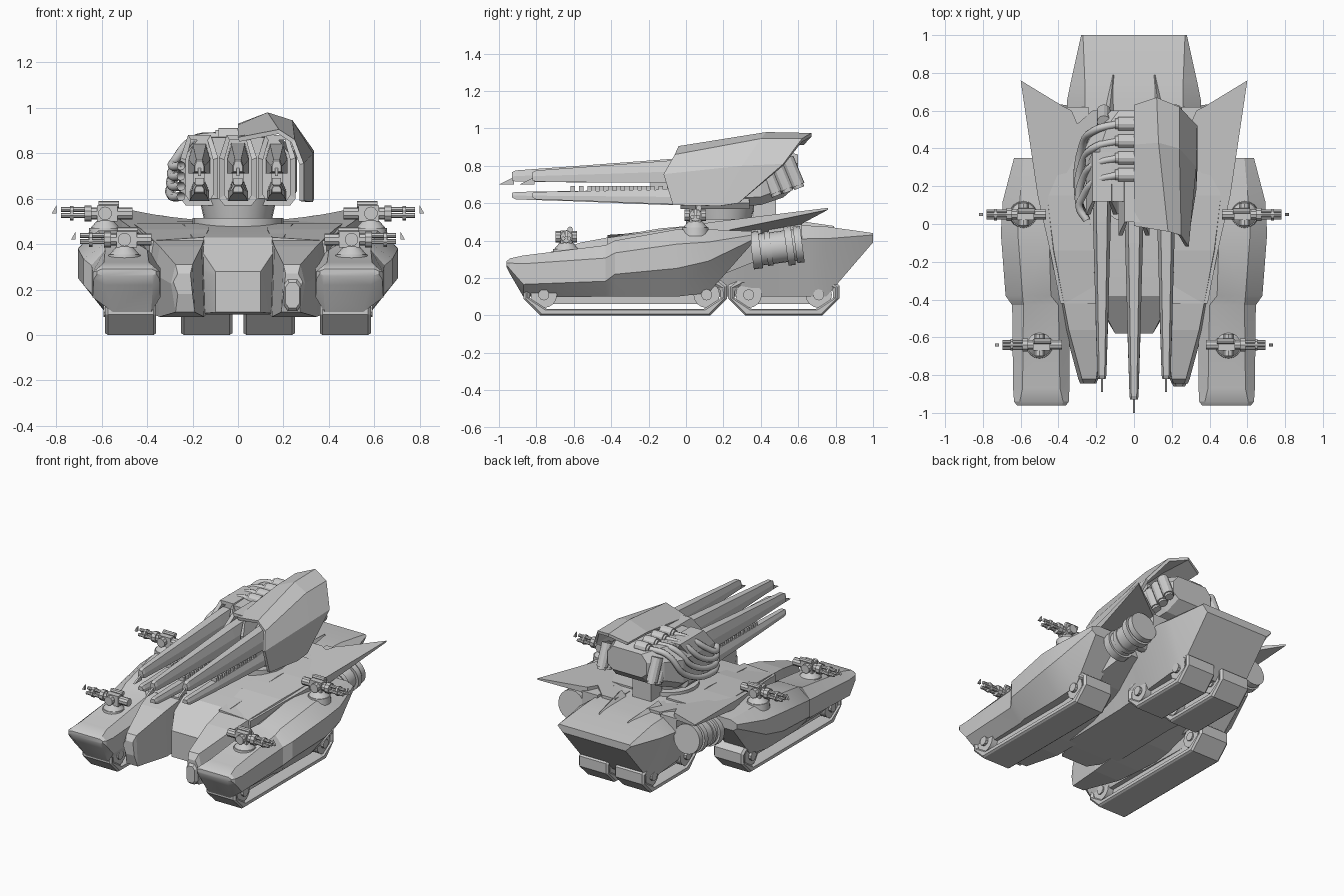
import bpy, bmesh, math
from mathutils import Vector, Matrix

if "Cube" in bpy.data.objects:
    bpy.data.objects.remove(bpy.data.objects["Cube"])

def finish(name, bm, smooth=False):
    bmesh.ops.recalc_face_normals(bm, faces=bm.faces)
    me = bpy.data.meshes.new(name)
    bm.to_mesh(me)
    bm.free()
    ob = bpy.data.objects.new(name, me)
    bpy.context.collection.objects.link(ob)
    if smooth:
        bpy.ops.object.select_all(action='DESELECT')
        ob.select_set(True)
        bpy.context.view_layer.objects.active = ob
        bpy.ops.object.shade_smooth_by_angle(angle=math.radians(28))
    return ob

def loft(name, secs, smooth=False, s=1):
    """Skin between sections (lists of 3D points of equal count), capped."""
    bm = bmesh.new()
    rows = [[bm.verts.new((x * s, y, z)) for x, y, z in sec] for sec in secs]
    n = len(rows[0])
    for a, b in zip(rows, rows[1:]):
        for i in range(n):
            j = (i + 1) % n
            bm.faces.new((a[i], a[j], b[j], b[i]))
    bm.faces.new(rows[0])
    bm.faces.new(rows[-1])
    return finish(name, bm, smooth)

def ring(name, outer, inner, put, a, b):
    """Hollow prism between two 2D loops; put(u, v, w) places a point."""
    bm = bmesh.new()
    loops = [[bm.verts.new(put(u, v, w)) for u, v in lp]
             for lp, w in ((outer, a), (outer, b), (inner, b), (inner, a))]
    n = len(outer)
    for k in range(4):
        p, q = loops[k], loops[(k + 1) % 4]
        for i in range(n):
            j = (i + 1) % n
            bm.faces.new((p[i], p[j], q[j], q[i]))
    return finish(name, bm)

def cyl(name, p0, p1, r0, r1=None, n=12):
    p0, p1 = Vector(p0), Vector(p1)
    d = p1 - p0
    m = Matrix.Translation((p0 + p1) / 2) @ d.to_track_quat('Z', 'Y').to_matrix().to_4x4()
    bm = bmesh.new()
    bmesh.ops.create_cone(bm, cap_ends=True, segments=n, radius1=r0,
                          radius2=r0 if r1 is None else r1, depth=d.length, matrix=m)
    return finish(name, bm, n > 10)

def box(name, c, size):
    bm = bmesh.new()
    bmesh.ops.create_cube(bm, size=1, matrix=Matrix.Translation(c) @ Matrix.Diagonal((*size, 1)))
    return finish(name, bm)

def octo(y, xi, xo, zb, zt, ii, io, it, lo, hi):
    zl, zh = zb + (zt - zb) * lo, zb + (zt - zb) * hi
    return [(x, y, z) for x, z in ((xi + ii, zb), (xo - io, zb), (xo, zl), (xo, zh),
            (xo - it, zt), (xi + it, zt), (xi, zh), (xi, zl))]

# central hull: y, bottom half width, zb, widest half width, zm, top half width, zt
hull = [(-.58, .1, .10, .1, .26, .1, .28), (-.38, .2, .09, .22, .3, .2, .43),
        (.1, .2, .1, .3, .35, .24, .49), (.35, .22, .1, .34, .38, .26, .49),
        (.65, .25, .1, .355, .41, .26, .48), (.75, .24, .1, .335, .41, .26, .475),
        (1.0, .24, .39, .28, .43, .27, .44)]
loft("hull", [[(-a, y, zb), (a, y, zb), (b, y, zm), (c, y, zt), (-c, y, zt), (-b, y, zm)]
              for y, a, zb, b, zm, c, zt in hull], True)

def track(name, s, x0, x1, y0, y1):
    outer = [(y0 + .09, 0), (y1 - .09, 0), (y1, .09), (y1, .16), (y1 - .05, .2),
             (y0 + .05, .2), (y0, .16), (y0, .09)]
    m = (y0 + y1) / 2
    inner = [(y + (.035 if y < m else -.035), .1 + (z - .1) * .65) for y, z in outer]
    ob = ring(name + "_belt", outer, inner, lambda u, v, w: (w * s, u, v), x0, x1)
    bv = ob.modifiers.new("bevel", 'BEVEL')
    bv.width, bv.segments, bv.limit_method, bv.angle_limit = .022, 1, 'ANGLE', math.radians(60)
    for y in (y0 + .11, y1 - .11):
        cyl(name + "_wheel", (s * (x0 + .01), y, .11), (s * (x1 - .01), y, .11), .07, n=16)
        cyl(name + "_hub", (s * x0, y, .11), (s * (x1 + .008), y, .11), .03, n=10)
    box(name + "_beam", (s * (x0 + x1) / 2, m, .11), (.12, y1 - y0 - .2, .1))

pod = [(-.96, .36, .62, .26, .29, .02, .03, .02, .3, .7), (-.94, .345, .635, .22, .305, .03, .05, .03, .3, .7),
       (-.87, .342, .64, .1, .32, .04, .09, .05, .3, .8), (-.43, .34, .645, .1, .375, .04, .08, .06, .3, .75),
       (-.38, .35, .68, .1, .40, .05, .1, .09, .4, .78), (-.05, .36, .705, .1, .46, .05, .12, .09, .42, .78),
       (.12, .36, .695, .12, .46, .06, .12, .09, .5, .8), (.35, .40, .635, .38, .45, .03, .03, .05, .3, .7)]
prong = [(-.845, .2, .285, .18, .27), (-.82, .19, .295, .10, .31), (-.56, .15, .365, .08, .39),
         (-.4, .14, .395, .09, .42), (-.14, .12, .445, .12, .465), (.15, .12, .48, .2, .49),
         (.4, .12, .42, .3, .5)]
# wing outline: x, y, top height, thickness
wing = [(.15, -.42, .43, .08), (.39, -.42, .415, .08), (.445, -.14, .455, .08), (.51, .15, .50, .06),
        (.6, .76, .575, .01), (.37, .62, .53, .04), (.33, .6, .525, .05), (.3, .53, .52, .06),
        (.22, .6, .50, .06), (.12, .6, .5, .06)]

for s, side in ((1, "right"), (-1, "left")):
    loft(side + "_pod", [octo(*p) for p in pod], True, s)
    loft(side + "_prong", [[(a, y, zb), (b - .02, y, zb), (b, y, zb + (zt - zb) * .6),
                            (b - .02, y, zt), (a + .01, y, zt)] for y, a, b, zb, zt in prong], False, s)
    loft(side + "_wing", [[(x, y, z - t) for x, y, z, t in wing], [(x, y, z) for x, y, z, t in wing]], False, s)
    # small rear deck fin and shoulder block
    loft(side + "_deck_fin", [[(.10, .5, .48), (.18, .5, .48), (.14, .5, .52)],
                              [(.10, .79, .46), (.115, .79, .46), (.11, .79, .478)]], False, s)
    box(side + "_shoulder_block", (s * .3, .53, .44), (.12, .18, .12))
    track(side + "_pod_track", s, .36, .585, -.87, .22)
    track(side + "_rear_track", s, .025, .25, .225, .82)
    # ringed thruster beside the rear hull
    a, d = Vector((s * .44, .35, .345)), Vector((0, .97, .13))
    for t0, t1, r in ((0, .27, .085), (.0, .05, .1), (.08, .11, .092), (.19, .23, .105), (.24, .28, .098)):
        cyl(side + "_thruster", a + d * t0, a + d * t1, r, n=20)
    cyl(side + "_thruster_mount", (s * .25, .47, .36), (s * .42, .47, .36), .05)

    # sponson guns firing outward
    for pos, gx, gy, gz in (("front", .5, -.64, .42), ("rear", .585, .05, .535)):
        g = side + "_" + pos + "_gun_"
        P = lambda x, y, z: (s * (gx + x), gy + y, gz + z)
        cyl(g + "base", P(0, 0, -.11), P(0, 0, -.065), .075, .07, 16)
        cyl(g + "dome", P(0, 0, -.065), P(0, 0, -.03), .065, .035, 16)
        box(g + "housing", P(-.01, 0, .0), (.09, .06, .07))
        cyl(g + "trunnion", P(0, -.058, 0), P(0, .058, 0), .03, n=10)
        cyl(g + "breech", P(-.12, 0, 0), P(.09, 0, 0), .027, n=10)
        cyl(g + "collar", P(.06, 0, 0), P(.09, 0, 0), .036, n=10)
        cyl(g + "sight", P(-.06, .02, .04), P(.03, .02, .04), .015, n=8)
        for k in range(3):
            t = math.radians(90 + 120 * k)
            y, z = .018 * math.cos(t), .018 * math.sin(t)
            cyl(g + "barrel", P(.08, y, z), P(.195, y, z), .011, n=8)
        cyl(g + "clamp", P(.14, 0, 0), P(.155, 0, 0), .032, n=10)
        loft(g + "tip", [[(gx + .215, gy + dy, gz), (gx + .235, gy + dy, gz), (gx + .215, gy + dy, gz + .035)]
                         for dy in (-.008, .008)], False, s)

# lamp on one prong
lamp = loft("prong_lamp", [[(.24 + x * k, y, .175 + z * k) for x, z in ((-.02, -.07), (.02, -.07), (.038, -.045),
            (.038, .045), (.02, .07), (-.02, .07), (-.038, .045), (-.038, -.045))]
            for y, k in ((-.78, 1), (-.845, 1), (-.86, .8))])

# turret neck and body
cyl("turret_ring", (0, .2, .47), (0, .2, .515), .2, .2, 24)
cyl("turret_neck", (0, .2, .51), (0, .2, .6), .15, .17, 24)
box("turret_rear_strut", (0, .42, .55), (.14, .12, .14))
loft("turret_body", [octo(*p) for p in ((.12, -.25, .25, .575, .87, .04, .04, .08, .15, .65),
     (.4, -.26, .26, .59, .88, .05, .05, .08, .15, .7), (.52, -.2, .22, .63, .88, .05, .05, .06, .2, .7),
     (.6, -.12, .18, .7, .86, .04, .04, .04, .2, .7))])

# three launcher cells, each with an upper and lower rail
def rail(name, xc, secs):
    loft(name, [[(xc - w, y, z0), (xc + w, y, z0), (xc + w, y, (z0 + z1) / 2), (xc + w * .6, y, z1),
                 (xc - w * .6, y, z1), (xc - w, y, (z0 + z1) / 2)] for y, w, z0, z1 in secs])

cell = [(-.06, .57), (.06, .57), (.083, .6), (.083, .78), (.05, .88), (-.05, .88), (-.083, .78), (-.083, .6)]
for label, xc, dy in (("left", -.17, .11), ("centre", 0, 0), ("right", .17, .11)):
    ring(label + "_cell_frame", [(xc + x, z) for x, z in cell],
         [(xc + x * .72, .72 + (z - .72) * .86) for x, z in cell],
         lambda u, v, w: (u, w + (.03 if v < .7 else .07 if v > .85 else 0), v), dy - .06, dy + .2)
    rail(label + "_upper_rail", xc, [(dy + .2, .05, .71, .85), (dy - .1, .047, .71, .835),
         (dy - .5, .036, .71, .805), (dy - .91, .024, .715, .775), (dy - .93, .02, .72, .765)])
    rail(label + "_lower_rail", xc, [(dy + .2, .045, .59, .675), (dy - .1, .042, .59, .675),
         (dy - .6, .034, .61, .665), (dy - .91, .024, .62, .66), (dy - .93, .02, .63, .655)])
    box(label + "_rail_core", (xc, dy - .04, .69), (.05, .3, .05))
    for k in range(10):
        box(label + "_rail_tooth", (xc, dy - .2 - k * .045, .676), (.04, .025, .03))
    loft(label + "_rail_tip", [[(xc + x, dy - .92, .74), (xc + x, dy - 1.0, .7), (xc + x, dy - .92, .7)]
                               for x in (-.006, .006)])

# faceted armour shell over the right of the turret
cols = [((0, .63, .93), (0, .42, .925), (0, -.01, .87)), ((.12, .67, .975), (.13, .43, .98), (.18, -.04, .905)),
        ((.24, .62, .945), (.24, .4, .945), (.25, -.06, .86)), ((.335, .52, .81), (.33, .3, .80), (.29, -.12, .755)),
        ((.335, .28, .6), (.33, .18, .585), (.29, -.07, .59))]
bm = bmesh.new()
grid = [[bm.verts.new(p) for p in c] for c in cols]
for a, b in zip(grid, grid[1:]):
    for i in range(2):
        bm.faces.new((a[i], b[i], b[i + 1], a[i + 1]))
shell = finish("armour_shell", bm)
so = shell.modifiers.new("thickness", 'SOLIDIFY')
so.thickness, so.offset = .02, -1

# left pipes with canisters on the roof
for i in range(4):
    y, z = .53 - i * .09, .61 + i * .045
    cyl("pipe_canister", (-.085, y, .875), (0, y, .875), .036)
    cyl("pipe_collar", (-.1, y, .875), (-.08, y, .875), .028)
    cu = bpy.data.curves.new("pipe", 'CURVE')
    cu.dimensions, cu.bevel_depth, cu.bevel_resolution, cu.resolution_u = '3D', .02, 2, 5
    sp = cu.splines.new('BEZIER')
    pts = [(-.08, y, .875), (-.2, y - .03, .855), (-.275, y - .12, (z + .8) / 2), (-.29, .12 - i * .01, z), (-.25, .02, z)]
    sp.bezier_points.add(len(pts) - 1)
    for b, p in zip(sp.bezier_points, pts):
        b.co = p
        b.handle_left_type = b.handle_right_type = 'AUTO'
    bpy.context.collection.objects.link(bpy.data.objects.new("pipe", cu))

# tilted canisters at the turret's back
for x in (-.16, .22):
    for k in range(3):
        y = .45 + k * .06
        cyl("rear_canister", (x, y + .03, .655 + k * .02), (x, y - .03, .8 + k * .02), .036)
        cyl("rear_canister_cap", (x, y + .036, .64 + k * .02), (x, y + .025, .668 + k * .02), .028)
